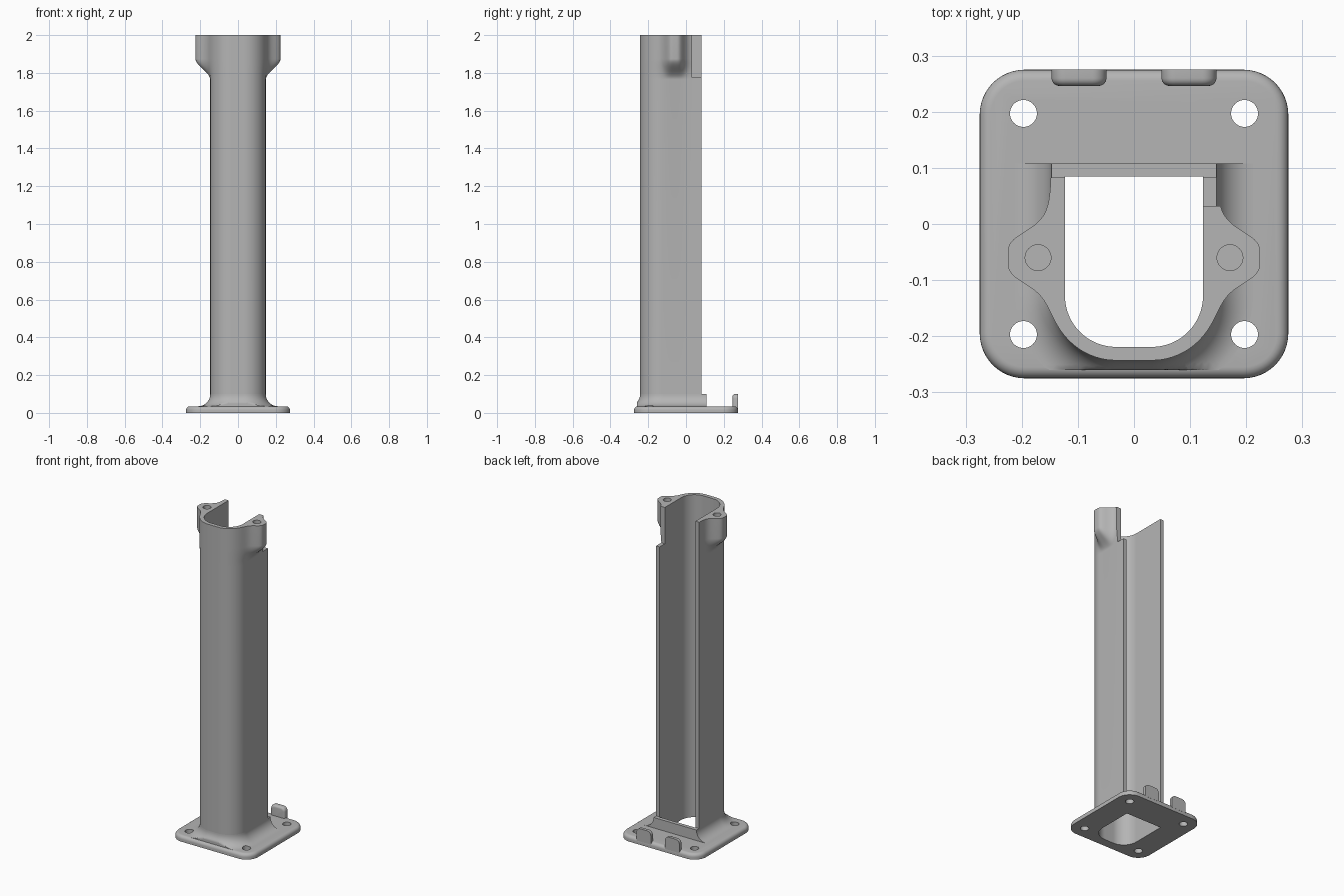
import bpy, bmesh, math
from mathutils import Matrix, Vector

if "Cube" in bpy.data.objects:
    bpy.data.objects.remove(bpy.data.objects["Cube"])

grey = bpy.data.materials.new("plain grey")
grey.use_nodes = True
colour = (0.46, 0.46, 0.46, 1)
grey.diffuse_color = colour
grey.node_tree.nodes["Principled BSDF"].inputs["Base Color"].default_value = colour

WALL, SIDE, CORNER = 0.024, 0.147, 0.115
PLATE_TOP, COLLAR_TOP, TOP = 0.035, 0.1, 2.0


def finish(name, bm):
    bmesh.ops.recalc_face_normals(bm, faces=bm.faces)
    mesh = bpy.data.meshes.new(name)
    bm.to_mesh(mesh)
    bm.free()
    mesh.materials.append(grey)
    ob = bpy.data.objects.new(name, mesh)
    bpy.context.collection.objects.link(ob)
    return ob


def activate(ob):
    bpy.ops.object.select_all(action="DESELECT")
    ob.select_set(True)
    bpy.context.view_layer.objects.active = ob


def cut(ob, *cutters):
    activate(ob)
    for c in cutters:
        mod = ob.modifiers.new("cut", "BOOLEAN")
        mod.operation, mod.solver, mod.object = "DIFFERENCE", "EXACT", c
        bpy.ops.object.modifier_apply(modifier=mod.name)


def smooth(ob):
    activate(ob)
    bpy.ops.object.shade_smooth_by_angle(angle=math.radians(32))


def half_section(back):
    """Points and outward normals of the outer wall, front centre to back."""
    pts = [(Vector((0, -0.243)), Vector((0, -1)))]
    for i in range(25):
        a = math.radians(-90 + 90 * i / 24)
        n = Vector((math.cos(a), math.sin(a)))
        pts.append((Vector((SIDE - CORNER, -0.128)) + n * CORNER, n))
    for i in range(1, 41):
        pts.append((Vector((SIDE, -0.128 + (back + 0.128) * i / 40)), Vector((1, 0))))
    return pts


def mirrored(half):
    return [(-x, y) for x, y in reversed(half[1:])] + half


def loft(name, levels, closed):
    """Hollow wall from levels of (z, outer loop, inner loop)."""
    bm = bmesh.new()
    rows = [[[bm.verts.new((x, y, z)) for x, y in loop] for loop in (o, i)]
            for z, o, i in levels]
    n = len(rows[0][0])
    for k in range(n if closed else n - 1):
        j = (k + 1) % n
        for a, b in zip(rows, rows[1:]):
            for s in (0, 1):
                bm.faces.new((a[s][k], a[s][j], b[s][j], b[s][k]))
        for r in (rows[0], rows[-1]):
            bm.faces.new((r[0][k], r[0][j], r[1][j], r[1][k]))
    if not closed:
        for k in (0, n - 1):
            for a, b in zip(rows, rows[1:]):
                bm.faces.new((a[0][k], a[1][k], b[1][k], b[0][k]))
    return finish(name, bm)


def rounded_rect(hx, hy, r, inset=0):
    loop = []
    for q, (sx, sy) in enumerate(((1, 1), (-1, 1), (-1, -1), (1, -1))):
        for i in range(13):
            a = math.radians(90 * q + 90 * i / 12)
            loop.append((sx * (hx - r) + (r - inset) * math.cos(a),
                         sy * (hy - r) + (r - inset) * math.sin(a)))
    return loop


def stack(name, levels):
    """Solid from closed loops at rising heights."""
    bm = bmesh.new()
    rows = [[bm.verts.new((x, y, z)) for x, y in loop] for z, loop in levels]
    n = len(rows[0])
    for a, b in zip(rows, rows[1:]):
        for k in range(n):
            bm.faces.new((a[k], a[(k + 1) % n], b[(k + 1) % n], b[k]))
    bm.faces.new(rows[0])
    bm.faces.new(rows[-1])
    return finish(name, bm)


def cylinders(name, spots, r, z0, z1):
    bm = bmesh.new()
    for x, y in spots:
        bmesh.ops.create_cone(bm, cap_ends=True, segments=40, radius1=r, radius2=r,
                              depth=z1 - z0, matrix=Matrix.Translation((x, y, (z0 + z1) / 2)))
    return finish(name, bm)


def box(name, lo, hi):
    bm = bmesh.new()
    lo, hi = Vector(lo), Vector(hi)
    bmesh.ops.create_cube(bm, size=1, matrix=Matrix.Translation((lo + hi) / 2)
                          @ Matrix.Diagonal((*(hi - lo), 1)))
    return finish(name, bm)


# Cutters
bolt_cut = cylinders("bolt_cutter", [(x, y) for x in (-0.197, 0.197) for y in (-0.197, 0.197)],
                     0.024, -0.1, 0.3)
screw_cut = cylinders("screw_cutter", [(-0.171, -0.06), (0.171, -0.06)], 0.023, 1.86, 2.1)
notch_cut = box("notch_cutter", (0.1, 0.032, 1.775), (0.3, 0.2, 2.1))
opening = [tuple(p - n * WALL) for p, n in half_section(0.085)]
opening_cut = stack("opening_cutter", [(z, mirrored(opening)) for z in (-0.1, 0.2)])

# Base plate with rounded rim, bolt holes and central opening
RIM = 0.02
rim = [(PLATE_TOP - RIM + RIM * math.sin(a), rounded_rect(0.275, 0.275, 0.08, RIM * (1 - math.cos(a))))
       for a in (math.radians(15 * i) for i in range(7))]
plate = stack("base_plate", [(0, rounded_rect(0.275, 0.275, 0.08))] + rim)
cut(plate, opening_cut, bolt_cut)
smooth(plate)

# Flared collar around the foot of the column, closed by a low lip at the back
FLARE = COLLAR_TOP - PLATE_TOP
collar_half = half_section(0.108)
inner = mirrored([(x, min(y, 0.085)) for x, y in (p - n * WALL for p, n in collar_half)])
levels = []
for i in range(-1, 13):
    a = math.radians(90 * max(i, 0) / 12)
    out = FLARE * (1 - math.sin(a))
    z = PLATE_TOP - 0.006 if i < 0 else COLLAR_TOP - FLARE * math.cos(a)
    loop = [(q.x, max(q.y, -0.26)) for q in (p + n * out for p, n in collar_half)]
    levels.append((z, mirrored(loop), inner))
collar = loft("flared_collar", levels, True)
cut(collar, bolt_cut)
smooth(collar)

# Open-backed column swelling into two screw bosses at the top
half = half_section(0.083)
inner = mirrored([tuple(p - n * WALL) for p, n in half])


def column_loop(t):
    loop = []
    for p, n in half:
        swell = 0.078 / (1 + (abs(p.y + 0.06) / 0.052) ** 4)
        loop.append((p.x + t * swell * min(1, p.x / 0.1), p.y))
    return mirrored(loop)


levels = [(COLLAR_TOP, column_loop(0), inner)]
for i in range(17):
    t = i / 16
    levels.append((1.765 + 0.11 * t, column_loop(t * t * (3 - 2 * t)), inner))
levels.append((TOP, column_loop(1), inner))
column = loft("column", levels, False)
cut(column, screw_cut, notch_cut)
smooth(column)

# Two upright tabs on the back edge of the plate
for side, x in (("left", 0.098), ("right", -0.098)):
    tab = box(side + "_tab", (x - 0.049, 0.246, 0.02), (x + 0.049, 0.275, 0.1))
    bm = bmesh.new()
    bm.from_mesh(tab.data)
    tops = [e for e in bm.edges if abs(e.verts[0].co.y - e.verts[1].co.y) > 0.01
            and e.verts[0].co.z > 0.05]
    bmesh.ops.bevel(bm, geom=tops, offset=0.025, segments=8, profile=0.5, affect="EDGES")
    rims = [e for e in bm.edges if all(v.co.y < 0.25 and v.co.z > 0.01 for v in e.verts)
            and max(v.co.z for v in e.verts) > 0.03]
    bmesh.ops.bevel(bm, geom=rims, offset=0.014, segments=5, profile=0.5, affect="EDGES")
    bm.to_mesh(tab.data)
    bm.free()
    smooth(tab)

for c in (bolt_cut, screw_cut, notch_cut, opening_cut):
    bpy.data.objects.remove(c)
